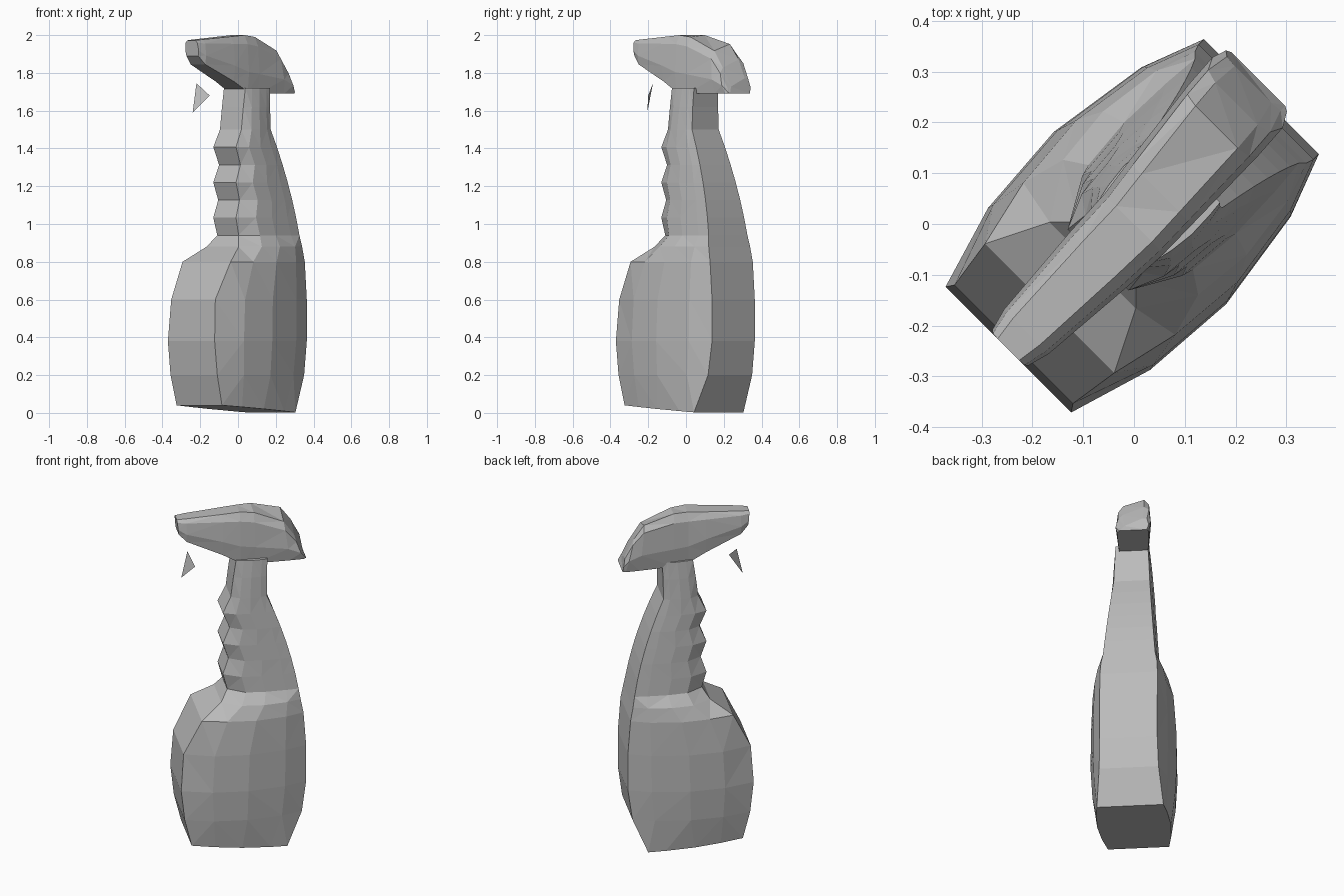
import bpy
import bmesh
from math import radians
from mathutils import Matrix

cube = bpy.data.objects.get("Cube")
if cube:
    bpy.data.objects.remove(cube)

grey = bpy.data.materials.new("plain_grey")
grey.use_nodes = True
colour = (0.5, 0.5, 0.5, 1)
grey.diffuse_color = colour
grey.node_tree.nodes["Principled BSDF"].inputs["Base Color"].default_value = colour

TURN = Matrix.Rotation(radians(45), 4, "Z")


def finish(name, bm, turn=True):
    """Turn the part onto the diagonal and make it a flat-shaded object."""
    if turn:
        bm.transform(TURN)
    mesh = bpy.data.meshes.new(name)
    bm.to_mesh(mesh)
    bm.free()
    mesh.materials.append(grey)
    obj = bpy.data.objects.new(name, mesh)
    bpy.context.collection.objects.link(obj)
    return obj


def loft(name, rings):
    """Skin closed rings of equal point count, cap the ends, facet the result."""
    bm = bmesh.new()
    loops = [[bm.verts.new(p) for p in ring] for ring in rings]
    n = len(loops[0])
    for a, b in zip(loops, loops[1:]):
        for i in range(n):
            j = (i + 1) % n
            bm.faces.new((a[i], a[j], b[j], b[i]))
    bm.faces.new(loops[0])
    bm.faces.new(loops[-1])
    bmesh.ops.recalc_face_normals(bm, faces=bm.faces)
    bmesh.ops.triangulate(bm, faces=bm.faces, quad_method="SHORT_EDGE")
    return finish(name, bm)


def body_ring(z, front, back, w_front, w_mid, w_back, tilt=0.0):
    """Flattened oval with a square front and back edge."""
    def at(t):
        return front + (back - front) * t
    half = [(front, w_front), (at(0.24), max(w_front, w_mid * 0.94)),
            (at(0.52), w_mid), (at(0.82), w_mid * 0.6 + w_back * 0.4), (back, w_back)]
    outline = half + [(u, -v) for u, v in reversed(half)]
    return [(u, v, z - tilt * u) for u, v in outline]


# Bottle: height, front, back, then half widths at front, middle and back
bottle = [
    body_ring(0.02, -0.29, 0.245, 0.17, 0.205, 0.185, 0.07),
    body_ring(0.20, -0.33, 0.33, 0.175, 0.23, 0.165),
    body_ring(0.38, -0.35, 0.355, 0.175, 0.24, 0.16),
    body_ring(0.60, -0.335, 0.355, 0.165, 0.237, 0.16),
    body_ring(0.80, -0.235, 0.34, 0.18, 0.225, 0.16),
    body_ring(0.88, -0.115, 0.325, 0.12, 0.2, 0.155),
]

# Neck with finger ridges down the front
for i in range(7):
    t = i / 6
    ridge = i % 2
    front = -0.1 if ridge else -0.075 + 0.02 * t
    back = 0.315 - 0.09 * t - 0.08 * t * t
    bottle.append(body_ring(0.94 + 0.56 * t, front, back, 0.085 if ridge else 0.08,
                            0.155 - 0.04 * t, 0.145 - 0.045 * t))
bottle.append(body_ring(1.62, -0.04, 0.145, 0.08, 0.105, 0.095))
bottle.append(body_ring(1.72, -0.025, 0.15, 0.08, 0.095, 0.09))
loft("bottle", bottle)


def head_ring(u, top, low, w, lean=0.0):
    """Eight-sided section; the rear half drifts and rolls to one side."""
    h = top - low
    rear = max(u, 0)
    half = [(0.6 * w, top), (0.88 * w, top - 0.16 * h),
            (w, low + 0.35 * h), (0.88 * w, low)]
    outline = half + [(-v, z) for v, z in reversed(half)]
    return [(u + lean * (top - z), v + 0.08 * rear,
             z + 1.2 * rear * v * (z - low) / h) for v, z in outline]


# Spray head: position along its length, top, underside, half width
loft("spray_head", [
    head_ring(-0.35, 1.972, 1.89, 0.05, 0.1),
    head_ring(-0.30, 1.977, 1.845, 0.062),
    head_ring(-0.10, 1.992, 1.755, 0.078),
    head_ring(0.0, 2.0, 1.70, 0.083),
    head_ring(0.08, 1.995, 1.69, 0.088),
    head_ring(0.25, 1.935, 1.69, 0.098, 0.12),
    head_ring(0.31, 1.85, 1.69, 0.098, 0.3),
    head_ring(0.36, 1.75, 1.69, 0.085, 0.25),
])

# Loose trigger tip
bm = bmesh.new()
tip = [(-0.24, -0.205, 1.59), (-0.15, -0.20, 1.68), (-0.22, -0.175, 1.745)]
bm.faces.new([bm.verts.new(p) for p in tip])
finish("trigger_tip", bm, turn=False)
